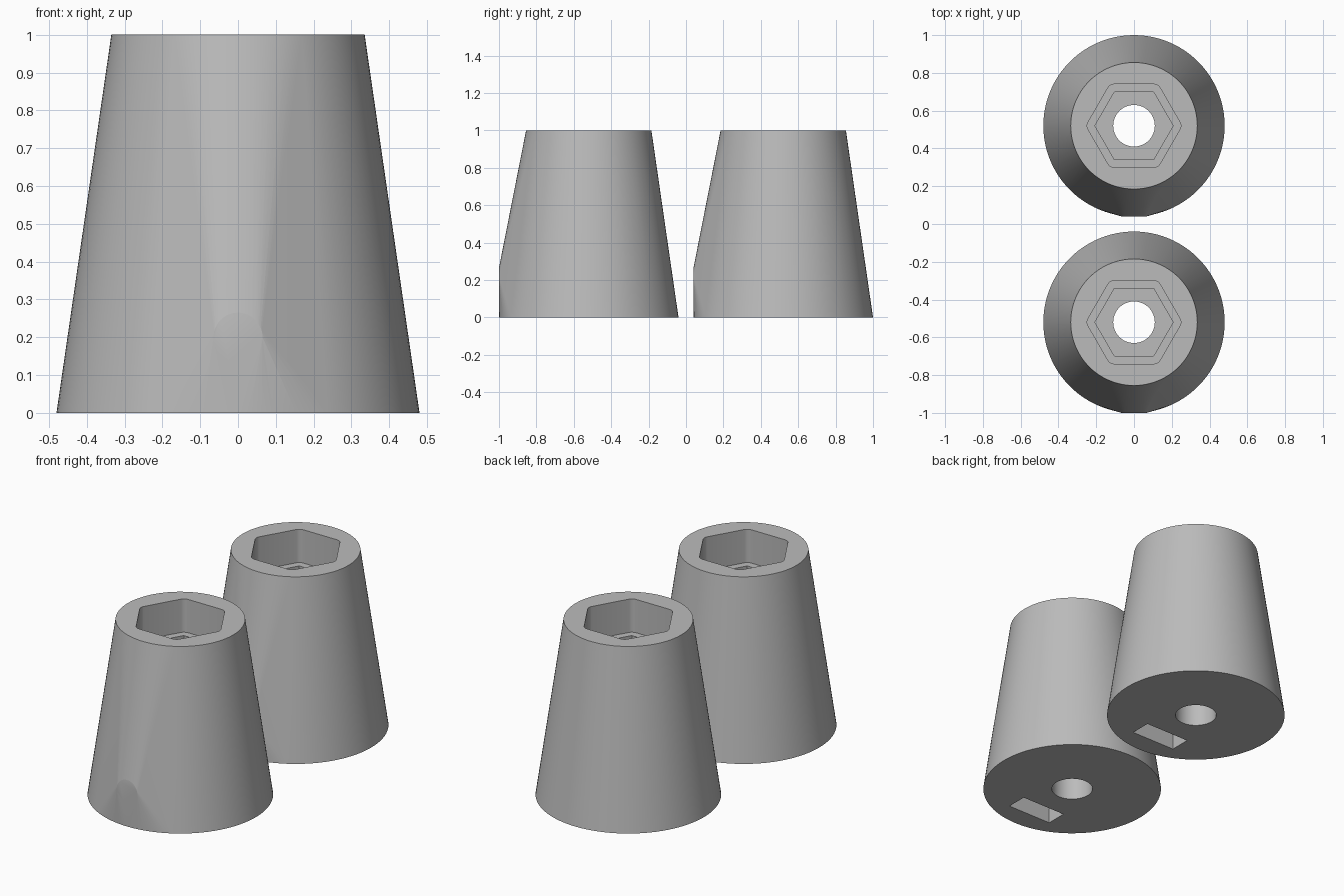
import bpy, bmesh
from math import cos, sin, pi, radians
from mathutils import Matrix, Vector

if "Cube" in bpy.data.objects:
    bpy.data.objects.remove(bpy.data.objects["Cube"])

grey = bpy.data.materials.new("light_grey")
grey.use_nodes = True
grey.diffuse_color = (0.5, 0.5, 0.5, 1)
grey.node_tree.nodes["Principled BSDF"].inputs["Base Color"].default_value = grey.diffuse_color

SPACING = 0.52
BASE_R, TOP_R, HEIGHT = 0.48, 0.335, 1.0
HOLE_R, HOLE_Z = 0.065, 0.2


def finish(name, bm):
    bmesh.ops.recalc_face_normals(bm, faces=bm.faces[:])
    mesh = bpy.data.meshes.new(name)
    bm.to_mesh(mesh)
    bm.free()
    mesh.materials.append(grey)
    obj = bpy.data.objects.new(name, mesh)
    bpy.context.collection.objects.link(obj)
    return obj


def prism(name, radius, z0, z1, sides, round_corners=0.0):
    """Upright prism, with a corner on the x axis."""
    bm = bmesh.new()
    bmesh.ops.create_circle(bm, cap_ends=True, segments=sides, radius=radius)
    bmesh.ops.translate(bm, verts=bm.verts, vec=(0, 0, z0))
    turn = -math_angle(bm)
    bmesh.ops.rotate(bm, verts=bm.verts, cent=(0, 0, 0), matrix=Matrix.Rotation(turn, 3, 'Z'))
    if round_corners:
        bmesh.ops.bevel(bm, geom=bm.verts[:], offset=round_corners, segments=4,
                        profile=0.5, affect='VERTICES')
    top = bmesh.ops.extrude_face_region(bm, geom=bm.faces[:])
    moved = [v for v in top["geom"] if isinstance(v, bmesh.types.BMVert)]
    bmesh.ops.translate(bm, verts=moved, vec=(0, 0, z1 - z0))
    return finish(name, bm)


def math_angle(bm):
    bm.verts.ensure_lookup_table()
    return Vector((1, 0)).angle_signed(bm.verts[0].co.xy) * -1


def ring(bm, count, point):
    for i in range(count):
        a = 2 * pi * i / count
        bm.verts.new(point(cos(a), sin(a)))


def tapered_body(name):
    """Cone hull drawn out to a boss around the side hole."""
    bm = bmesh.new()
    ring(bm, 96, lambda c, s: (BASE_R * c, BASE_R * s, 0))
    ring(bm, 96, lambda c, s: (TOP_R * c, TOP_R * s, HEIGHT))
    ring(bm, 48, lambda c, s: (HOLE_R * c, -BASE_R, HOLE_Z + HOLE_R * s))
    bmesh.ops.convex_hull(bm, input=bm.verts[:])
    bmesh.ops.dissolve_limit(bm, angle_limit=radians(0.1), verts=bm.verts[:], edges=bm.edges[:])
    return finish(name, bm)


def side_hole(name):
    bm = bmesh.new()
    bmesh.ops.create_cone(bm, cap_ends=True, segments=48, radius1=HOLE_R,
                          radius2=HOLE_R, depth=0.6)
    # Axis along y, rising slightly inward
    pivot = Matrix.Translation((0, -BASE_R, HOLE_Z))
    bm.transform(pivot @ Matrix.Rotation(radians(5), 4, 'X')
                 @ Matrix.Translation((0, 0.12, 0)) @ Matrix.Rotation(pi / 2, 4, 'X'))
    return finish(name, bm)


def nut_slot(name):
    bm = bmesh.new()
    bmesh.ops.create_cube(bm, size=1)
    bm.transform(Matrix.Translation((0, -0.3, 0.115)) @ Matrix.Diagonal((0.28, 0.12, 0.43, 1)))
    return finish(name, bm)


# Body with its recesses cut out
body = tapered_body("front_tapered_foot")
cutters = [
    prism("upper_hex_recess", 0.254, 0.81, 1.1, 6, 0.02),
    prism("lower_hex_recess", 0.207, 0.65, 0.9, 6),
    prism("centre_bore", 0.11, -0.1, 0.8, 64),
    side_hole("side_bore"),
    nut_slot("nut_slot"),
]
bpy.context.view_layer.objects.active = body
for cutter in cutters:
    mod = body.modifiers.new(cutter.name, 'BOOLEAN')
    mod.operation = 'DIFFERENCE'
    mod.solver = 'EXACT'
    mod.object = cutter
    bpy.ops.object.modifier_apply(modifier=mod.name)
for cutter in cutters:
    bpy.data.objects.remove(cutter)

bpy.ops.object.select_all(action='DESELECT')
body.select_set(True)
bpy.ops.object.shade_smooth_by_angle(angle=radians(25))

# Matching second foot behind the first
twin = body.copy()
twin.data = body.data.copy()
twin.name = "back_tapered_foot"
bpy.context.collection.objects.link(twin)
body.location.y = -SPACING
twin.location.y = SPACING
